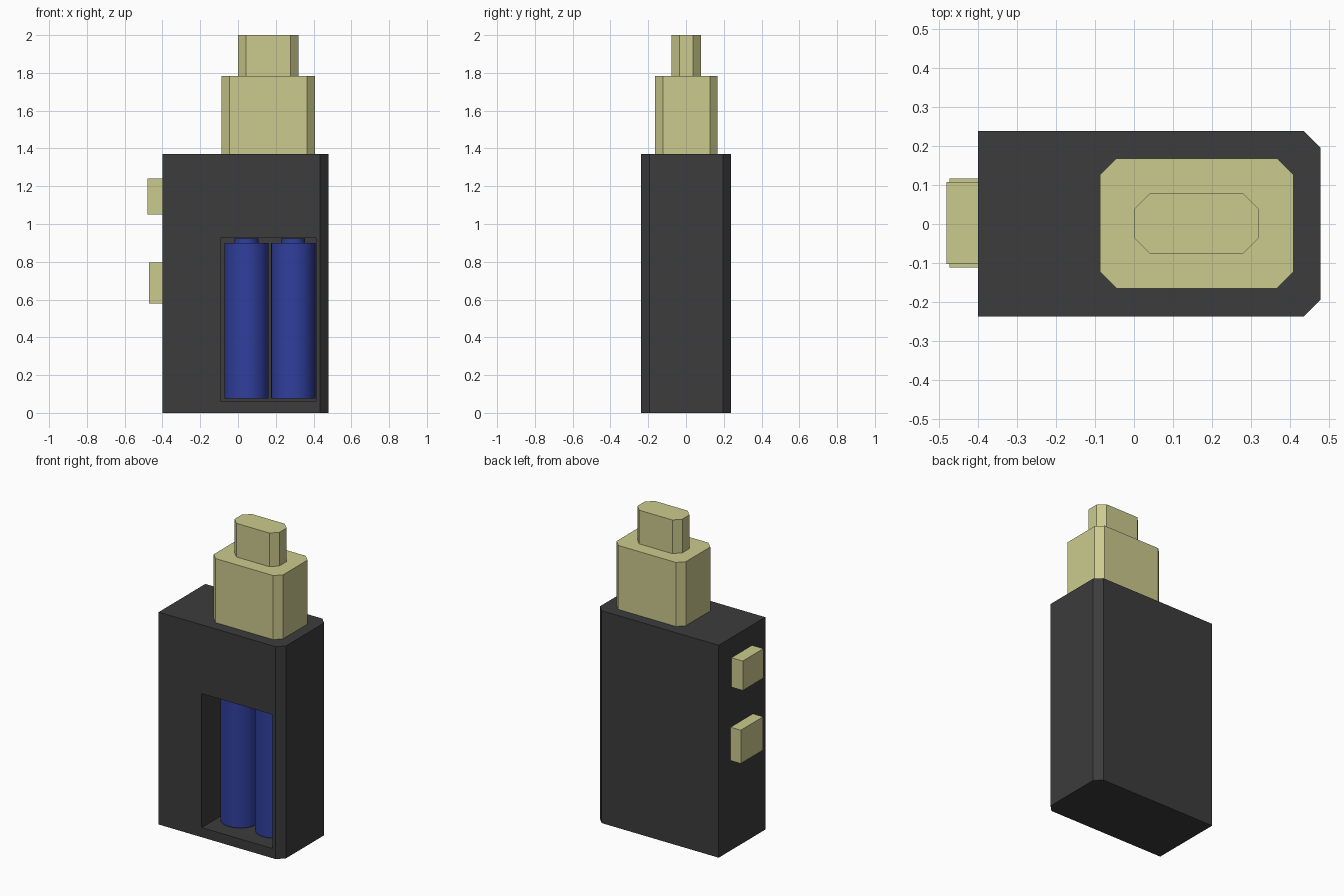
import bpy, bmesh

if "Cube" in bpy.data.objects:
    bpy.data.objects.remove(bpy.data.objects["Cube"])

def material(name, rgb):
    m = bpy.data.materials.new(name)
    m.diffuse_color = (*rgb, 1)
    m.use_nodes = True
    m.node_tree.nodes["Principled BSDF"].inputs["Base Color"].default_value = m.diffuse_color
    return m

DARK = material("charcoal", (0.045, 0.045, 0.045))
CREAM = material("pale_olive", (0.60, 0.59, 0.27))
BLUE = material("blue", (0.03, 0.05, 0.34))

def prism(name, pts, z0, z1, mat):
    """Extrude a counter-clockwise XY outline from z0 to z1."""
    bm = bmesh.new()
    face = bm.faces.new([bm.verts.new((x, y, z0)) for x, y in pts])
    out = bmesh.ops.extrude_face_region(bm, geom=[face])["geom"]
    for v in out:
        if isinstance(v, bmesh.types.BMVert):
            v.co.z = z1
    bmesh.ops.recalc_face_normals(bm, faces=bm.faces)
    me = bpy.data.meshes.new(name)
    bm.to_mesh(me)
    bm.free()
    me.materials.append(mat)
    ob = bpy.data.objects.new(name, me)
    bpy.context.collection.objects.link(ob)
    return ob

def rect(x0, x1, y0, y1):
    return [(x0, y0), (x1, y0), (x1, y1), (x0, y1)]

def octagon(x0, x1, y0, y1, c):
    return [(x0 + c, y0), (x1 - c, y0), (x1, y0 + c), (x1, y1 - c),
            (x1 - c, y1), (x0 + c, y1), (x0, y1 - c), (x0, y0 + c)]

# Case, chamfered on the right-hand vertical edges
c = 0.043
case = prism("case", [(-0.40, -0.237), (0.478 - c, -0.237), (0.478, -0.237 + c),
                      (0.478, 0.238 - c), (0.478 - c, 0.238), (-0.40, 0.238)],
             0, 1.37, DARK)

# Battery bay cut into the front
cutter = prism("bay_cutter", rect(-0.093, 0.413, -0.4, 0.08), 0.062, 0.926, DARK)
cutter.hide_render = True
mod = case.modifiers.new("bay", 'BOOLEAN')
mod.operation = 'DIFFERENCE'
mod.solver = 'EXACT'
mod.object = cutter
bpy.context.view_layer.objects.active = case
bpy.ops.object.modifier_apply(modifier="bay")
bpy.data.objects.remove(cutter)

# Stepped plug on top
prism("plug_collar", octagon(-0.087, 0.408, -0.165, 0.168, 0.042), 1.37, 1.783, CREAM)
prism("plug_tip", octagon(0.0, 0.32, -0.077, 0.08, 0.042), 1.783, 2.0, CREAM)

# Side buttons on the left
prism("upper_button", rect(-0.48, -0.40, -0.103, 0.107), 1.05, 1.24, CREAM)
prism("lower_button", rect(-0.472, -0.40, -0.112, 0.116), 0.58, 0.795, CREAM)

# Two batteries with terminal caps
for side, x in (("left", 0.045), ("right", 0.292)):
    for part, r, z0, z1 in (("battery", 0.117, 0.075, 0.90),
                            ("battery_cap", 0.064, 0.90, 0.922)):
        bpy.ops.mesh.primitive_cylinder_add(vertices=32, radius=r, depth=z1 - z0,
                                            location=(x, -0.04, (z0 + z1) / 2))
        ob = bpy.context.object
        ob.name = f"{side}_{part}"
        ob.data.materials.append(BLUE)
        bpy.ops.object.shade_smooth_by_angle()
